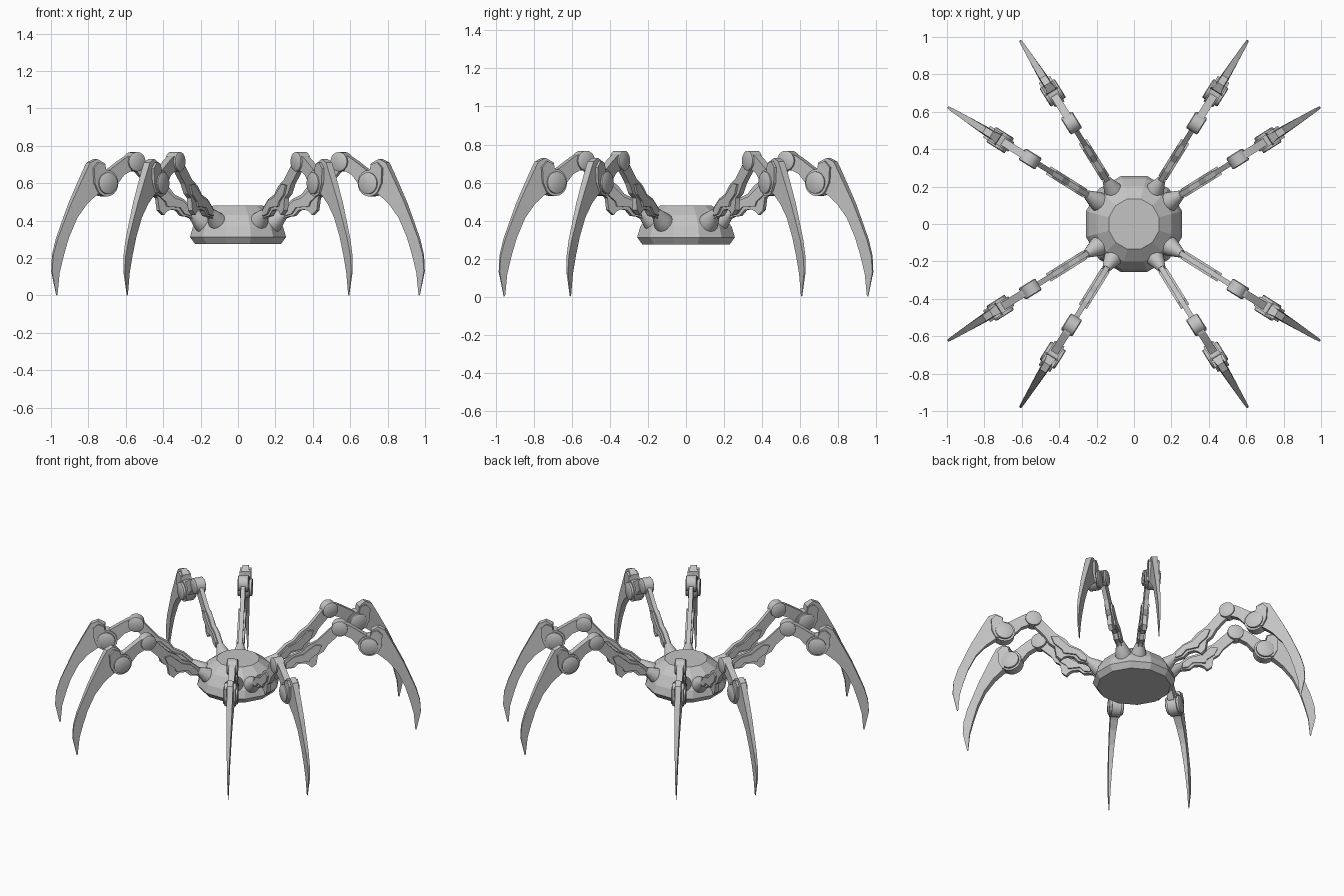
import bpy, bmesh, math
from mathutils import Vector, Matrix

if "Cube" in bpy.data.objects:
    bpy.data.objects.remove(bpy.data.objects["Cube"])

grey = bpy.data.materials.new("mid_grey")
grey.diffuse_color = (0.55, 0.55, 0.55, 1)
grey.use_nodes = True
grey.node_tree.nodes["Principled BSDF"].inputs["Base Color"].default_value = grey.diffuse_color


def finish(bm, name, smooth=None):
    bmesh.ops.recalc_face_normals(bm, faces=bm.faces)
    me = bpy.data.meshes.new(name)
    bm.to_mesh(me)
    bm.free()
    me.materials.append(grey)
    if smooth:
        for p in me.polygons:
            p.use_smooth = True
        me.set_sharp_from_angle(angle=math.radians(smooth))
    return me


def loft(bm, rings):
    """Skin a list of closed rings and cap both ends."""
    vs = [[bm.verts.new(p) for p in ring] for ring in rings]
    n = len(vs[0])
    for a, b in zip(vs, vs[1:]):
        for i in range(n):
            j = (i + 1) % n
            bm.faces.new((a[i], a[j], b[j], b[i]))
    bm.faces.new(vs[0])
    bm.faces.new(vs[-1])


def plates(name, outline, layers):
    """Extrude a side outline (radius, height) over each (y0, y1) layer."""
    bm = bmesh.new()
    for y0, y1 in layers:
        loft(bm, [[(r, y, z) for r, z in outline] for y in (y0, y1)])
    return finish(bm, name)


def lathe(name, profile, sides, matrix=Matrix(), turn=0, smooth=None):
    """Revolve (radius, height) points, then place with a matrix."""
    bm = bmesh.new()
    loft(bm, [[matrix @ Vector((r * math.cos(turn + math.tau * i / sides),
                                r * math.sin(turn + math.tau * i / sides), z))
               for i in range(sides)] for r, z in profile])
    return finish(bm, name, smooth)


def add(name, me, angle=0, shift=0):
    ob = bpy.data.objects.new(name, me)
    ob.rotation_euler.z = angle
    ob.location = (shift * math.cos(angle), shift * math.sin(angle), 0)
    bpy.context.collection.objects.link(ob)


def pivot(name, r, z, profile):
    """Round hinge whose axis runs across the leg."""
    m = Matrix.Translation((r, 0, z)) @ Matrix.Rotation(math.pi / 2, 4, 'X')
    return lathe(name, profile, 20, m, smooth=35)


# Twelve-sided domed body
add("body", lathe("body", [(.238, .275), (.266, .312), (.25, .365),
                           (.208, .43), (.139, .48)], 12, turn=math.pi / 12))

parts = {}

# Tapered socket pointing out and up from the body
axis = Vector((.8, 0, .6))
sock = Matrix.Translation((.17, 0, .35)) @ axis.to_track_quat('Z', 'Y').to_matrix().to_4x4()
parts["leg_socket"] = lathe("leg_socket", [(.056, 0), (.053, .07), (.044, .1), (.03, .14),
                                           (.022, .165)], 16, sock, smooth=40)

# Upper leg: stepped core plate and slimmer cover plates
parts["upper_leg"] = plates("upper_leg", [
    (.27, .40), (.27, .445), (.35, .515), (.41, .54), (.45, .585), (.51, .62), (.62, .735),
    (.675, .69), (.58, .595), (.55, .545), (.515, .52), (.505, .455), (.475, .43),
    (.455, .45), (.43, .46), (.39, .455), (.36, .425), (.32, .42)], [(-.014, .014)])
parts["upper_leg_cover"] = plates("upper_leg_cover", [
    (.31, .425), (.31, .46), (.36, .505), (.42, .525), (.50, .595), (.54, .59),
    (.52, .54), (.47, .50), (.46, .475), (.38, .47), (.35, .435)],
    [(-.025, -.017), (.017, .025), (-.018, .018)])

# Knee hinge
parts["knee_hinge"] = pivot("knee_hinge", .655, .715, [
    (.044, -.036), (.052, -.031), (.052, .031), (.044, .036)])

# Middle link between the two hinges
parts["middle_link"] = plates("middle_link", [
    (.66, .758), (.71, .742), (.755, .715), (.80, .685), (.85, .655),
    (.82, .565), (.765, .605), (.73, .645), (.66, .678)], [(-.021, .021)])

# Ankle hinge with a wide centre ring
parts["ankle_hinge"] = pivot("ankle_hinge", .845, .60, [
    (.052, -.048), (.058, -.044), (.058, -.03), (.071, -.03),
    (.071, .03), (.058, .03), (.058, .044), (.052, .048)])

# Curved claw: outer point, inner point and half thickness at each station
claw = [((.90, .73), (.855, .705), .027), ((.945, .71), (.85, .65), .027),
        ((.97, .665), (.86, .57), .027), ((1.005, .60), (.91, .535), .025),
        ((1.06, .495), (.965, .49), .022), ((1.10, .405), (1.025, .415), .018),
        ((1.145, .30), (1.075, .31), .014), ((1.17, .215), (1.105, .215), .010),
        ((1.176, .13), (1.13, .12), .007), ((1.147, .0), (1.140, .005), .002)]
bm = bmesh.new()
loft(bm, [[(o[0], -t * .7, o[1]), (o[0], t * .7, o[1]), (i[0], t, i[1]), (i[0], -t, i[1])]
          for o, i, t in claw])
parts["claw"] = finish(bm, "claw")

# Bracket cheeks holding the claw to the ankle
parts["claw_bracket"] = plates("claw_bracket", [
    (.85, .655), (.86, .70), (.90, .712), (.93, .68), (.925, .60), (.90, .55), (.86, .55)],
    [(-.036, -.022), (.022, .036)])

# Eight legs, two in each quarter
for q in range(4):
    low = q % 2 == 0
    for k, (deg, shift) in enumerate(((32.1, 0), (58.2, -.02))):
        a = math.radians(deg)
        if q in (1, 3):
            a = -a
        if q >= 2:
            a += math.pi
        for name, me in parts.items():
            add(f"{name}_{q * 2 + k + 1}", me, a, shift)
